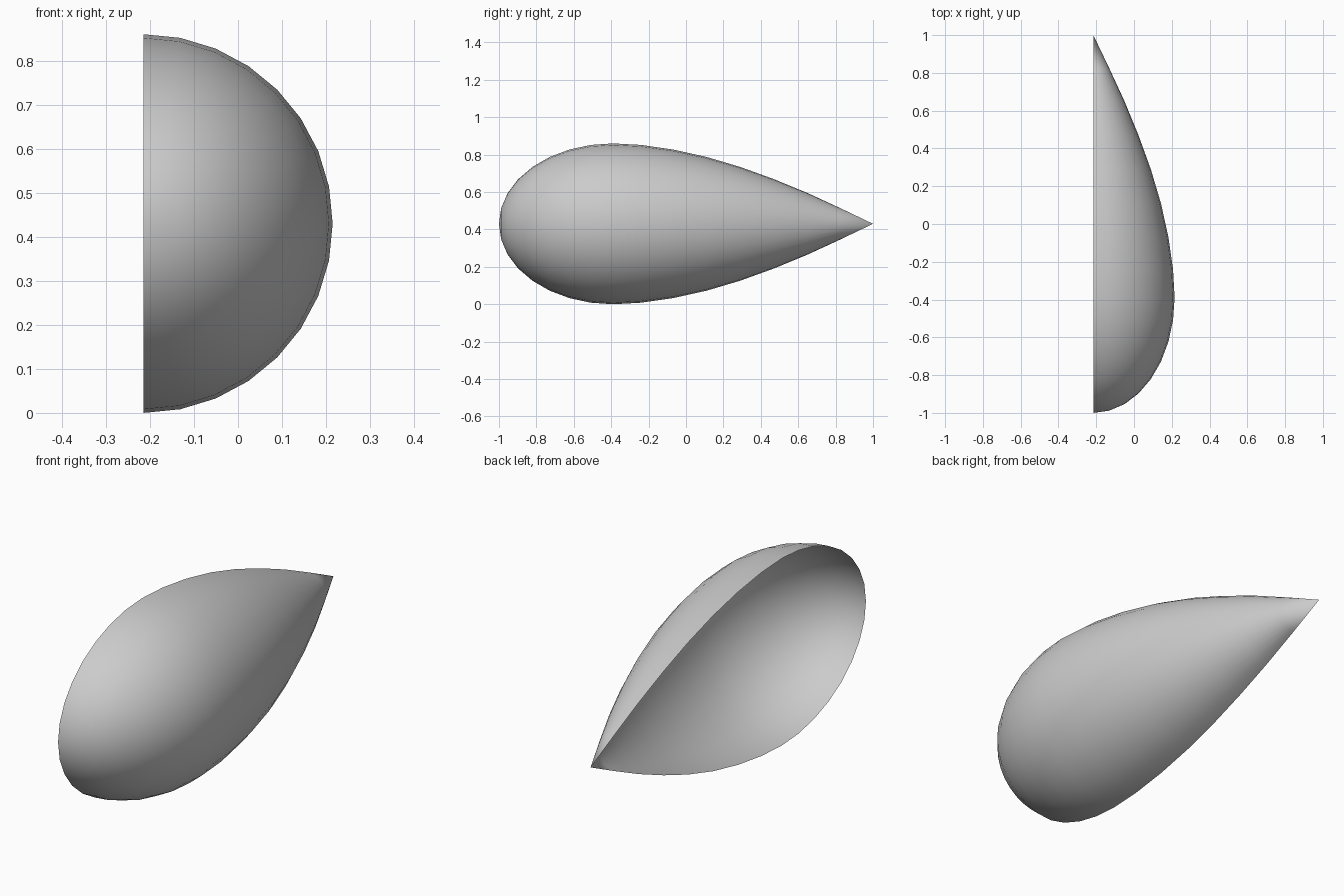
import bpy, bmesh, math
from mathutils import Vector

if "Cube" in bpy.data.objects:
    bpy.data.objects.remove(bpy.data.objects["Cube"])

R = 0.43            # largest radius
WIDEST = -0.39      # y of the widest ring
# y of each ring from the widest one back to the tip
TAIL = [-0.24, -0.07, 0.11, 0.29, 0.47, 0.65, 0.825, 1.0]
STEP = math.pi / 16

# profile: stretched quarter circle at the blunt end, drawn-out tail to the point
profile = [(WIDEST - (1 + WIDEST) * math.cos(i * STEP), R * math.sin(i * STEP))
           for i in range(9)]
profile += [(y, R * math.cos((i + 1) * STEP)) for i, y in enumerate(TAIL)]

bm = bmesh.new()
verts = [bm.verts.new((0, y, r)) for y, r in profile]
edges = [bm.edges.new(pair) for pair in zip(verts, verts[1:])]

# half turn about the y axis, leaving the left side open
bmesh.ops.spin(bm, geom=verts + edges, cent=(0, 0, 0), axis=(0, 1, 0),
               angle=math.pi, steps=16)
bmesh.ops.remove_doubles(bm, verts=bm.verts, dist=0.0005)
if min(v.co.x for v in bm.verts) < -0.1:
    bmesh.ops.rotate(bm, verts=bm.verts, cent=(0, 0, 0),
                     matrix=((-1, 0, 0), (0, 1, 0), (0, 0, -1)))

# make all faces point outward
bm.normal_update()
inward = [f for f in bm.faces
          if f.normal.dot(f.calc_center_median() - Vector((0, WIDEST, 0))) < 0]
bmesh.ops.reverse_faces(bm, faces=inward)
bmesh.ops.translate(bm, verts=bm.verts, vec=(-R / 2, 0, R))
for f in bm.faces:
    f.smooth = True

mesh = bpy.data.meshes.new("half_teardrop_shell")
bm.to_mesh(mesh)
bm.free()
shell = bpy.data.objects.new("half_teardrop_shell", mesh)
bpy.context.collection.objects.link(shell)
